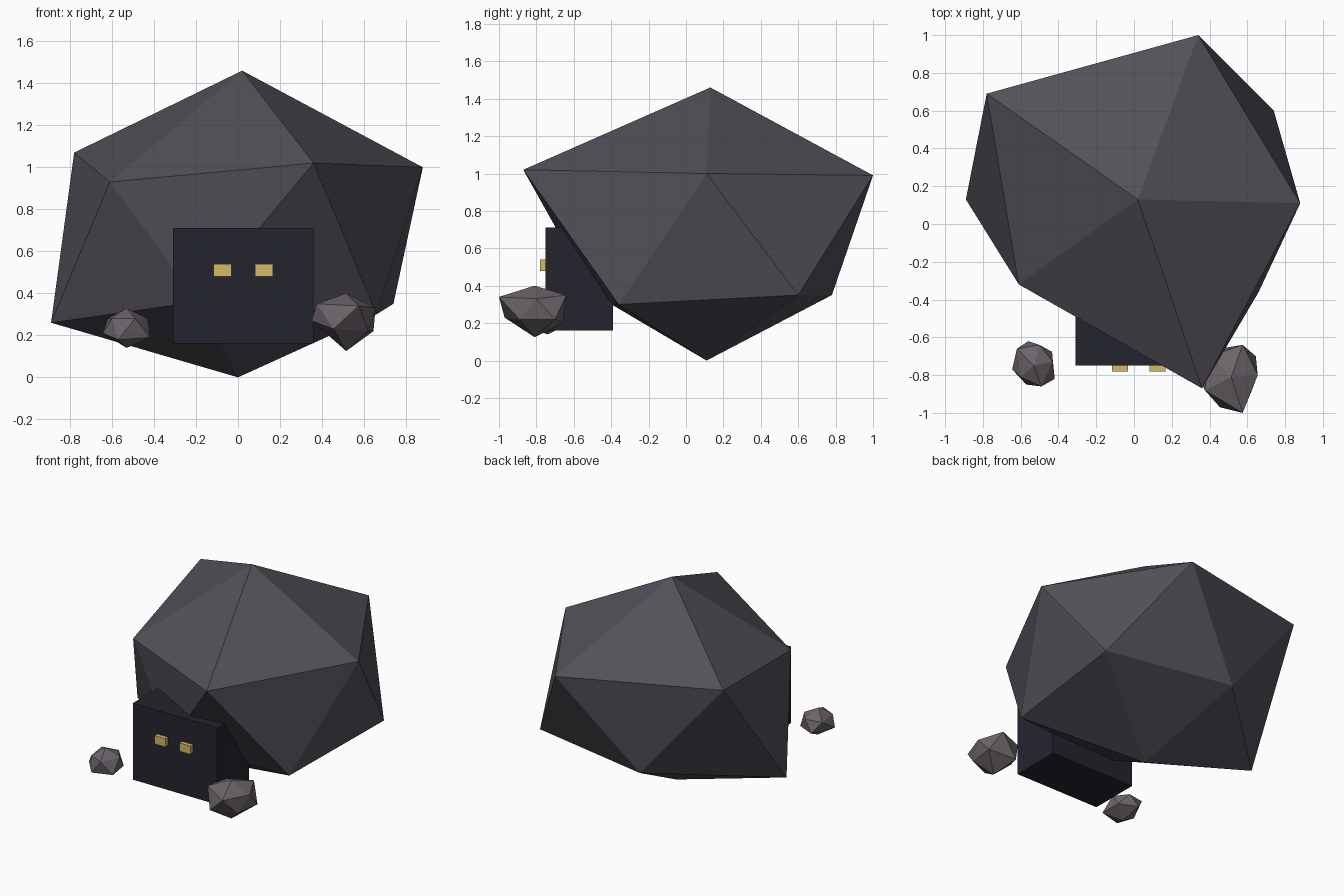
import bpy
import bmesh
from mathutils import Vector

cube = bpy.data.objects.get("Cube")
if cube:
    bpy.data.objects.remove(cube, do_unlink=True)


def make_material(name, color):
    mat = bpy.data.materials.new(name)
    mat.use_nodes = True
    rgba = (*color, 1.0)
    mat.diffuse_color = rgba
    mat.node_tree.nodes["Principled BSDF"].inputs["Base Color"].default_value = rgba
    return mat


def finish(bm, name, mat):
    bmesh.ops.recalc_face_normals(bm, faces=bm.faces)
    mesh = bpy.data.meshes.new(name)
    bm.to_mesh(mesh)
    bm.free()
    mesh.materials.append(mat)
    obj = bpy.data.objects.new(name, mesh)
    bpy.context.collection.objects.link(obj)
    return obj


def make_rock(name, mat, bottom, lower, upper, top):
    """Irregular twenty-sided rock: two staggered rings of five between two tips."""
    bm = bmesh.new()
    tip_low, tip_high = bm.verts.new(bottom), bm.verts.new(top)
    low = [bm.verts.new(p) for p in lower]
    high = [bm.verts.new(p) for p in upper]
    for i in range(5):
        j = (i + 1) % 5
        bm.faces.new((tip_low, low[i], low[j]))
        bm.faces.new((low[i], high[j], low[j]))
        bm.faces.new((low[i], high[i], high[j]))
        bm.faces.new((high[i], tip_high, high[j]))
    return finish(bm, name, mat)


def make_box(name, mat, low, high):
    low, high = Vector(low), Vector(high)
    bm = bmesh.new()
    bmesh.ops.create_cube(bm, size=1.0)
    bmesh.ops.scale(bm, vec=high - low, verts=bm.verts)
    bmesh.ops.translate(bm, vec=(low + high) / 2, verts=bm.verts)
    return finish(bm, name, mat)


shell_gray = make_material("dark_stone", (0.088, 0.080, 0.100))
pebble_gray = make_material("pebble_stone", (0.150, 0.128, 0.146))
head_navy = make_material("head_navy", (0.017, 0.018, 0.027))
eye_gold = make_material("eye_gold", (0.65, 0.48, 0.13))

# Boulder shell; rings run clockwise seen from above, starting near the front
make_rock("boulder_shell", shell_gray, (0, 0.11, 0),
          [(0.66, -0.36, 0.30), (-0.19, -0.50, 0.36), (-0.89, 0.13, 0.26),
           (-0.18, 0.78, 0.35), (0.74, 0.60, 0.35)],
          [(0.88, 0.11, 1.00), (0.36, -0.87, 1.02), (-0.61, -0.32, 0.93),
           (-0.78, 0.69, 1.07), (0.34, 1.0, 0.99)],
          (0.02, 0.13, 1.46))

# Feet: two small rocks
make_rock("left_foot", pebble_gray, (0.515, -0.81, 0.125),
          [(0.62, -0.89, 0.22), (0.455, -0.97, 0.23), (0.35, -0.83, 0.27),
           (0.45, -0.66, 0.20), (0.645, -0.70, 0.22)],
          [(0.655, -0.80, 0.33), (0.575, -1.0, 0.34), (0.375, -0.88, 0.35),
           (0.40, -0.70, 0.34), (0.575, -0.64, 0.35)],
          (0.515, -0.81, 0.40))
make_rock("right_foot", pebble_gray, (-0.53, -0.74, 0.14),
          [(-0.42, -0.82, 0.19), (-0.57, -0.85, 0.18), (-0.645, -0.77, 0.21),
           (-0.56, -0.62, 0.20), (-0.434, -0.677, 0.20)],
          [(-0.43, -0.73, 0.28), (-0.49, -0.86, 0.28), (-0.60, -0.81, 0.28),
           (-0.62, -0.66, 0.28), (-0.50, -0.64, 0.28)],
          (-0.53, -0.75, 0.33))

# Head block tucked under the shell
make_box("head", head_navy, (-0.31, -0.75, 0.16), (0.36, -0.39, 0.71))

# Eyes, placed either side of the head's centre line
for name, x in (("right_eye", -0.074), ("left_eye", 0.124)):
    make_box(name, eye_gold, (x - 0.043, -0.78, 0.48), (x + 0.043, -0.73, 0.54))
